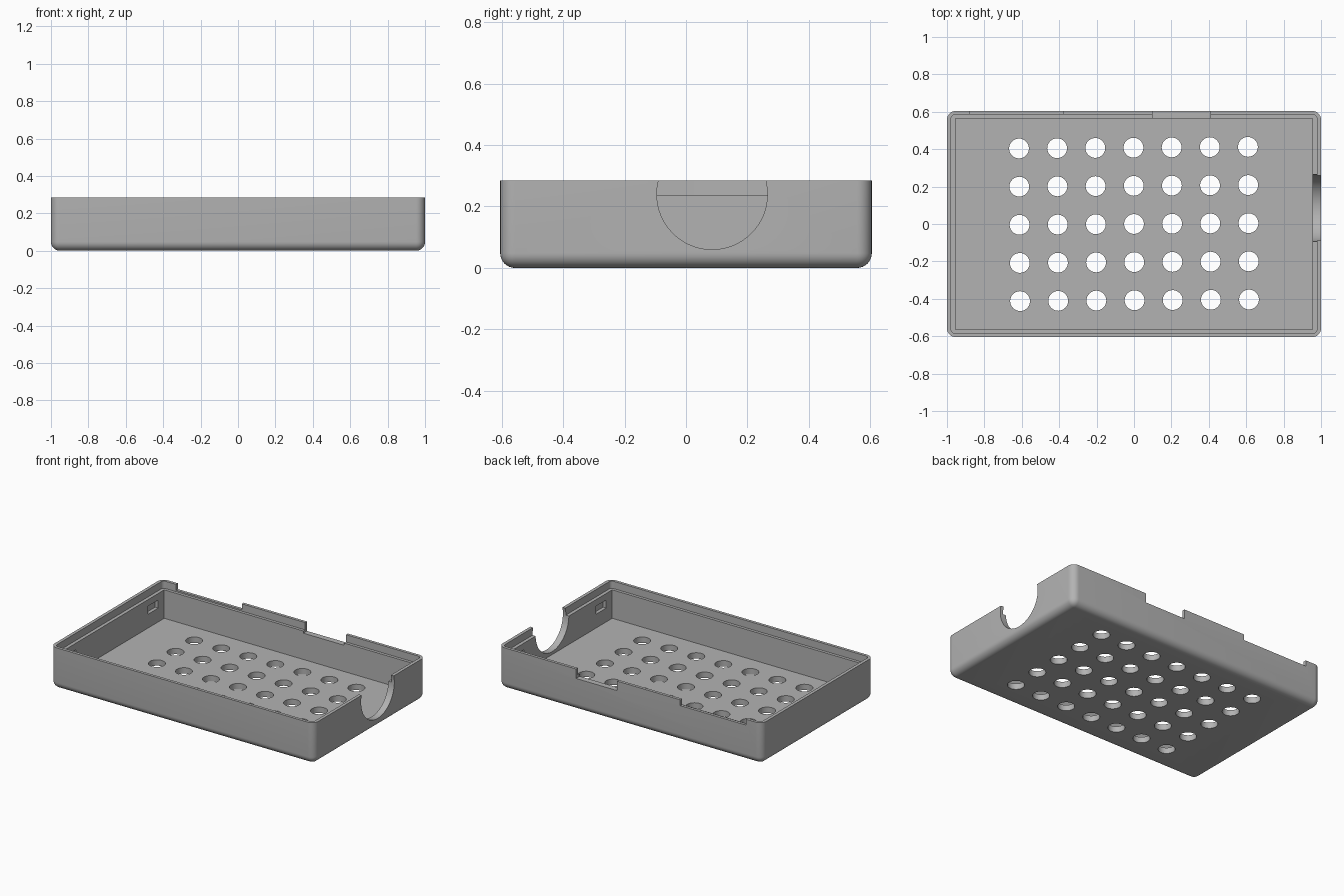
import bpy, bmesh, math
from mathutils import Matrix

if "Cube" in bpy.data.objects:
    bpy.data.objects.remove(bpy.data.objects["Cube"])

H = 0.285          # tray height
FLOOR = 0.04       # floor thickness
LEDGE = 0.235      # height of the inner step

grey = bpy.data.materials.new("grey plastic")
grey.diffuse_color = (0.45, 0.45, 0.45, 1)
grey.use_nodes = True
grey.node_tree.nodes["Principled BSDF"].inputs["Base Color"].default_value = grey.diffuse_color


def finish(name, bm):
    mesh = bpy.data.meshes.new(name)
    bm.to_mesh(mesh)
    bm.free()
    mesh.materials.append(grey)
    ob = bpy.data.objects.new(name, mesh)
    bpy.context.collection.objects.link(ob)
    return ob


def add_box(bm, x0, x1, y0, y1, z0, z1):
    m = (Matrix.Translation(((x0 + x1) / 2, (y0 + y1) / 2, (z0 + z1) / 2))
         @ Matrix.Diagonal((x1 - x0, y1 - y0, z1 - z0, 1)))
    return bmesh.ops.create_cube(bm, size=1, matrix=m)["verts"]


def round_edges(bm, radius, segments, pick):
    edges = [e for e in bm.edges if pick(e)]
    bmesh.ops.bevel(bm, geom=edges, offset=radius, segments=segments,
                    profile=0.5, affect='EDGES')


def is_vertical(e):
    return abs(e.verts[0].co.z - e.verts[1].co.z) > 0.01


def cut(target, cutter):
    mod = target.modifiers.new(cutter.name, 'BOOLEAN')
    mod.operation, mod.solver, mod.object = 'DIFFERENCE', 'EXACT', cutter
    bpy.context.view_layer.objects.active = target
    bpy.ops.object.modifier_apply(modifier=mod.name)
    bpy.data.objects.remove(cutter)


# Outer shell, rounded at the bottom and upright edges
bm = bmesh.new()
add_box(bm, -1, 1, -0.605, 0.605, 0, H)
round_edges(bm, 0.048, 8,
            lambda e: is_vertical(e) or max(v.co.z for v in e.verts) < 0.01)
tray = finish("tray", bm)

# Main cavity with square corners
bm = bmesh.new()
add_box(bm, -0.955, 0.955, -0.565, 0.565, FLOOR, H + 0.1)
cut(tray, finish("cavity_cutter", bm))

# Step around the rim
bm = bmesh.new()
add_box(bm, -0.978, 0.978, -0.585, 0.585, LEDGE, H + 0.15)
round_edges(bm, 0.022, 5, is_vertical)
cut(tray, finish("rim_cutter", bm))

# Round cable opening in the right wall
bm = bmesh.new()
bmesh.ops.create_cone(bm, cap_ends=True, segments=64, radius1=0.18, radius2=0.18,
                      depth=0.3, matrix=Matrix.Translation((1, 0.085, 0.24))
                      @ Matrix.Rotation(math.pi / 2, 4, 'Y'))
cut(tray, finish("cable_cutter", bm))

# Notches in the back wall, and clip pockets inside both end walls
bm = bmesh.new()
add_box(bm, -0.88, -0.38, 0.5, 0.7, H - 0.04, H + 0.1)
add_box(bm, 0.10, 0.41, 0.5, 0.7, H - 0.065, H + 0.1)
for sx in (-1, 1):
    for sy in (-1, 1):
        xs = sorted((sx * 0.94, sx * 0.978))
        ys = sorted((sy * 0.39, sy * 0.50))
        add_box(bm, *xs, *ys, 0.135, 0.19)
cut(tray, finish("notch_cutter", bm))

# Vent holes: a slightly turned 7 x 5 grid
bm = bmesh.new()
turn = Matrix.Rotation(math.radians(0.4), 4, 'Z')
for i in range(-3, 4):
    for j in range(-2, 3):
        bmesh.ops.create_cone(bm, cap_ends=True, segments=32, radius1=0.053,
                              radius2=0.053, depth=0.2,
                              matrix=turn @ Matrix.Translation((i * 0.204, j * 0.204, 0.02)))
cut(tray, finish("vent_cutter", bm))

bpy.ops.object.select_all(action='DESELECT')
tray.select_set(True)
bpy.context.view_layer.objects.active = tray
bpy.ops.object.shade_smooth_by_angle(angle=math.radians(30))
